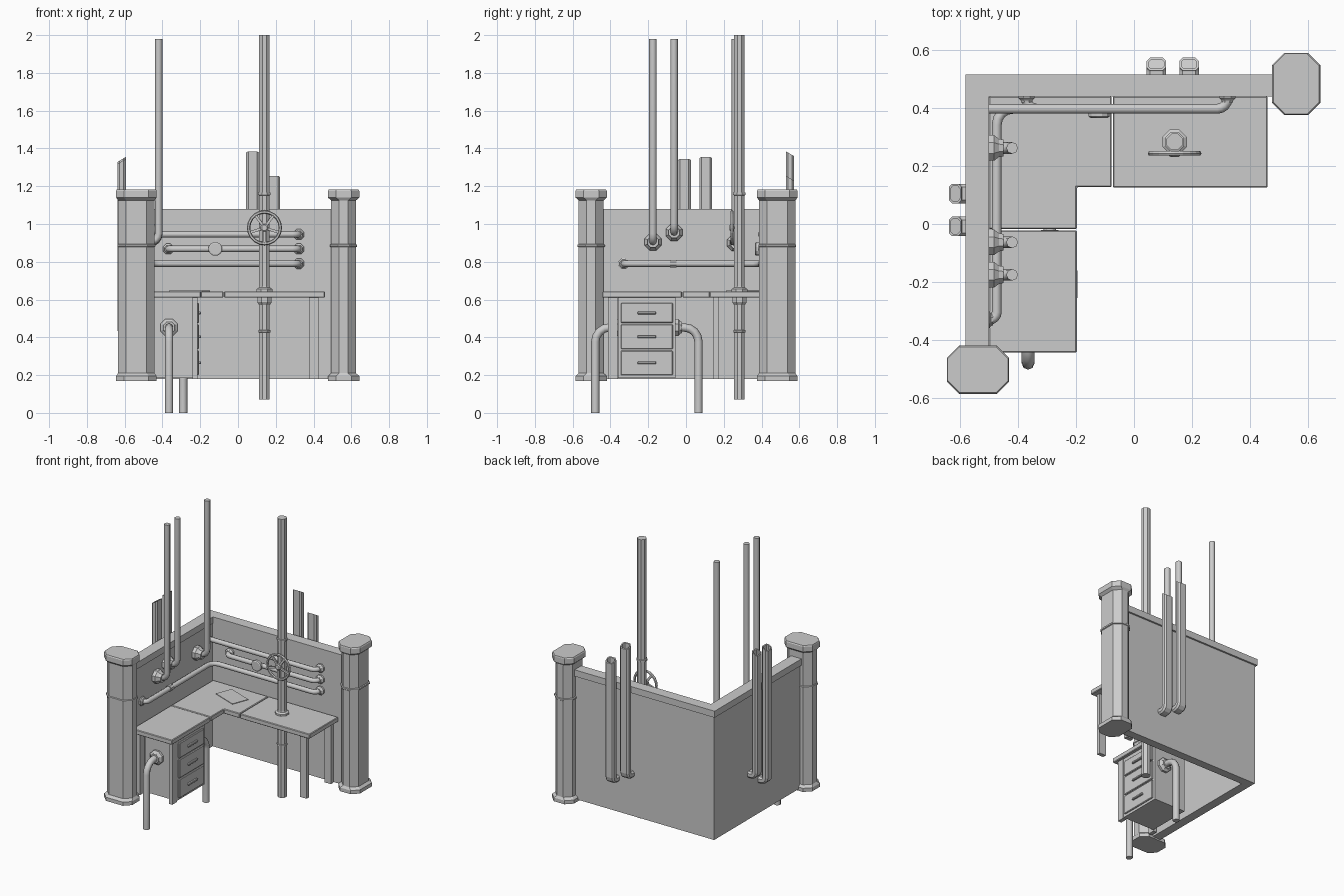
import bpy, bmesh, math
from mathutils import Vector, Matrix

if "Cube" in bpy.data.objects:
    bpy.data.objects.remove(bpy.data.objects["Cube"])


def mesh_obj(name, bm, bevel=0):
    bmesh.ops.recalc_face_normals(bm, faces=bm.faces)
    me = bpy.data.meshes.new(name)
    bm.to_mesh(me)
    bm.free()
    ob = bpy.data.objects.new(name, me)
    bpy.context.collection.objects.link(ob)
    if bevel:
        m = ob.modifiers.new("bevel", 'BEVEL')
        m.width, m.segments = bevel, 1
    return ob


def loft(name, rings, bevel=0):
    """Skin a list of equal-length point rings and cap both ends."""
    bm = bmesh.new()
    vs = [[bm.verts.new(p) for p in r] for r in rings]
    n = len(vs[0])
    for a, b in zip(vs, vs[1:]):
        for i in range(n):
            bm.faces.new((a[i], a[(i + 1) % n], b[(i + 1) % n], b[i]))
    bm.faces.new(vs[0][::-1])
    bm.faces.new(vs[-1])
    return mesh_obj(name, bm, bevel)


def slab(name, outline, z0, z1, bevel=0):
    return loft(name, [[(x, y, z) for x, y in outline] for z in (z0, z1)], bevel)


def box(name, x0, x1, y0, y1, z0, z1, bevel=0):
    return slab(name, [(x0, y0), (x1, y0), (x1, y1), (x0, y1)], z0, z1, bevel)


def oct_outline(hx, hy, c):
    return [(hx, -hy + c), (hx, hy - c), (hx - c, hy), (c - hx, hy),
            (-hx, hy - c), (-hx, c - hy), (c - hx, -hy), (hx - c, -hy)]


def turned(name, base, axis, profile, sides=8):
    """Faceted lathe: profile of (distance along axis, radius) from a base point."""
    q = Vector((0, 0, 1)).rotation_difference(Vector(axis))
    rings = []
    for d, r in profile:
        r /= math.cos(math.pi / sides)
        rings.append([Vector(base) + q @ Vector((r * math.cos((i + .5) * 2 * math.pi / sides),
                      r * math.sin((i + .5) * 2 * math.pi / sides), d)) for i in range(sides)])
    return loft(name, rings)


def flange(name, base, axis, r=0.043, d=0.03):
    return turned(name, base, axis, [(0, r), (d * .6, r), (d, r * .72), (d * 1.4, r * .65)])


def pipe(name, pts, r, bends=()):
    """Octagonal pipe along a path with rounded corners."""
    pts = [Vector(p) for p in pts]
    path = [pts[0]]
    for i in range(1, len(pts) - 1):
        p, rad = pts[i], bends[i - 1]
        a, b = (pts[i - 1] - p).normalized(), (pts[i + 1] - p).normalized()
        c = p + (a + b) * rad
        for k in range(5):
            t = k / 4 * math.pi / 2
            path.append(c - b * rad * math.cos(t) - a * rad * math.sin(t))
    path.append(pts[-1])
    cu = bpy.data.curves.new(name, 'CURVE')
    cu.dimensions = '3D'
    cu.bevel_depth, cu.bevel_resolution, cu.use_fill_caps = r, 2, True
    sp = cu.splines.new('POLY')
    sp.points.add(len(path) - 1)
    for s, p in zip(sp.points, path):
        s.co = (*p, 1)
    ob = bpy.data.objects.new(name, cu)
    bpy.context.collection.objects.link(ob)
    bpy.ops.object.select_all(action='DESELECT')
    ob.select_set(True)
    bpy.context.view_layer.objects.active = ob
    bpy.ops.object.convert(target='MESH')


# L-shaped wall with overhanging cap
def ell(o, i):
    return [(-.58 + o, -.46), (-.5 - i, -.46), (-.5 - i, .44 + i), (.53, .44 + i), (.53, .515 - o), (-.58 + o, .515 - o)]


slab("wall", ell(.012, .006), .18, 1.035)
slab("wall_cap", ell(0, 0), 1.035, 1.08)

# end pillars: chamfered section, plinth, ring and cap
steps = [(.17, 0), (.195, 0), (.21, .017), (.877, .017), (.88, .011), (.89, .011), (.893, .017),
         (1.125, .017), (1.14, 0), (1.175, 0), (1.182, .004)]
for name, cx, cy, hx, hy, fx, fy in (("left_pillar", -.538, -.502, .107, .083, .6, 1),
                                     ("right_pillar", .559, .483, .083, .107, 1, .6)):
    loft(name, [[(cx + x, cy + y, z) for x, y in oct_outline(hx - i * fx, hy - i * fy, .042)]
                for z, i in steps])

# desk tops in three pieces
box("desk_top_left", -.5, -.197, -.443, -.022, .61, .643, .004)
slab("desk_top_corner", [(-.5, -.018), (-.197, -.018), (-.197, .127), (-.077, .127), (-.077, .44), (-.5, .44)],
     .61, .643, .004)
box("desk_top_right", -.073, .46, .125, .44, .61, .643, .004)

# desk legs
for k, y in enumerate((.145, .41)):
    box(f"right_desk_leg_{k}", .375, .425, y, y + .026, .18, .61)
for k, x in enumerate((-.241, -.49)):
    box(f"left_desk_leg_{k}", x, x + .026, -.412, -.362, .18, .61)

# drawer cabinet
box("drawer_cabinet", -.46, -.218, -.36, -.055, .185, .61)
for k, (z0, z1) in enumerate(((.2, .33), (.338, .468), (.476, .582))):
    box(f"drawer_front_{k}", -.22, -.207, -.345, -.07, z0, z1, .004)
    zc = (z0 + z1) / 2
    box(f"drawer_handle_{k}", -.21, -.195, -.257, -.158, zc - .007, zc + .007, .003)

# cabinet drain pipes reaching the ground
for name, x, y0, y1 in (("front_drain", -.365, -.36, -.48), ("rear_drain", -.29, -.055, .066)):
    s = math.copysign(1, y1 - y0)
    pipe(name, [(x, y0, .452), (x, y1, .452), (x, y1, 0)], .022, [.075])
    flange(name + "_flange", (x, y0, .452), (0, s, 0), .046, .024)

# main vertical pipe with collars
px, py = .14, .283
turned("main_pipe", (px, py, 0), (0, 0, 1),
       [(.07, .028), (.425, .028), (.427, .032), (.437, .032), (.439, .028), (1.152, .028),
        (1.154, .033), (1.166, .033), (1.168, .028), (2, .028)])
flange("desk_flange_upper", (px, py, .643), (0, 0, 1), .042, .02)
flange("desk_flange_lower", (px, py, .61), (0, 0, -1), .038, .04)

# valve wheel
wz, wy = .98, .243
bm = bmesh.new()
N, M = 20, 6
grid = [[bm.verts.new((px + (.084 + .009 * math.cos(b)) * math.cos(a), wy + .009 * math.sin(b),
                       wz + (.084 + .009 * math.cos(b)) * math.sin(a)))
         for b in [j * 2 * math.pi / M for j in range(M)]] for a in [i * 2 * math.pi / N for i in range(N)]]
for i in range(N):
    for j in range(M):
        bm.faces.new((grid[i][j], grid[(i + 1) % N][j], grid[(i + 1) % N][(j + 1) % M], grid[i][(j + 1) % M]))
mesh_obj("wheel_rim", bm)
for k in range(5):
    sp = box(f"wheel_spoke_{k}", .01, .082, -.005, .005, -.007, .007)
    sp.matrix_world = Matrix.Translation((px, wy, wz)) @ Matrix.Rotation(math.radians(90 + 72 * k), 4, 'Y')
turned("wheel_stem", (px, wy - .012, wz), (0, 1, 0), [(0, .014), (.005, .02), (.022, .02), (.025, .012), (.045, .012)])

# riser pipes leaving the left wall
for k, (y, z) in enumerate(((-.175, .905), (-.063, .955), (.262, .9))):
    pipe(f"riser_{k}", [(-.506, y, z), (-.42, y, z), (-.42, y, 1.98)], .02, [.045])
    flange(f"riser_flange_{k}", (-.506, y, z), (1, 0, 0), .044, .04)

# horizontal wall pipes
xl, yb, xe, r = -.473, .397, .322, .017
pipe("long_wall_pipe", [(-.506, -.33, .79), (xl, -.33, .79), (xl, yb, .79), (xe, yb, .79), (xe, .446, .79)],
     r, [.026, .055, .035])
flange("long_pipe_flange_left", (-.506, -.33, .79), (1, 0, 0), .029, .014)
turned("long_pipe_coupling", (xl, -.085, .79), (0, 1, 0), [(0, .02), (.035, .02)])
pipe("middle_wall_pipe", [(-.37, .446, .868), (-.37, yb, .868), (xe, yb, .868), (xe, .446, .868)], r, [.035, .035])
pipe("upper_wall_pipe", [(-.506, yb, .945), (xe, yb, .945), (xe, .446, .945)], r, [.035])
for k, (x, z) in enumerate(((xe, .79), (xe, .868), (xe, .945), (-.37, .868))):
    flange(f"wall_pipe_flange_{k}", (x, .446, z), (0, -1, 0), .028, .02)

# gauge on the middle pipe
turned("gauge", (-.12, .4, .868), (0, -1, 0), [(0, .02), (.012, .036), (.03, .036), (.034, .03)], 12)

# sheet on the desk
sheet = box("sheet", -.093, .093, -.06, .06, 0, .004)
sheet.location = (-.257, .302, .643)
sheet.rotation_euler.z = math.radians(-21)


# outside ducts: elbow out of the wall, then up to a slanted open top
def duct(name, place, low, top, w=.067, t=.044, dc=.048, rad=.026):
    prof = oct_outline(w / 2, t / 2, .011)
    zc = low + t / 2
    path = [(0, zc, -90)] + [(dc - rad + rad * math.cos(math.radians(a)),
                              zc + rad + rad * math.sin(math.radians(a)), a) for a in (-90, -60, -30, 0)]
    rings = [[place(u, d + v * math.cos(math.radians(a)), z + v * math.sin(math.radians(a))) for u, v in prof]
             for d, z, a in path]
    rings.append([place(u, dc + v, top - .6 * (v + t / 2)) for u, v in prof])
    # turn inward for the hollow mouth
    for dz in (0, .08):
        rings.append([place(u * .78, dc + v * .72, top - dz - .6 * (v * .72 + t / 2)) for u, v in prof])
    loft(name, rings)


for k, (u, low, top) in enumerate(((.077, .45, 1.385), (.19, .39, 1.255))):
    duct(f"back_duct_{k}", lambda a, d, z, u=u: (u + a, .503 + d, z), low, top)
for k, (u, low, top) in enumerate(((.105, .47, 1.355), (-.008, .39, 1.345))):
    duct(f"left_duct_{k}", lambda a, d, z, u=u: (-.568 - d, u + a, z), low, top)
